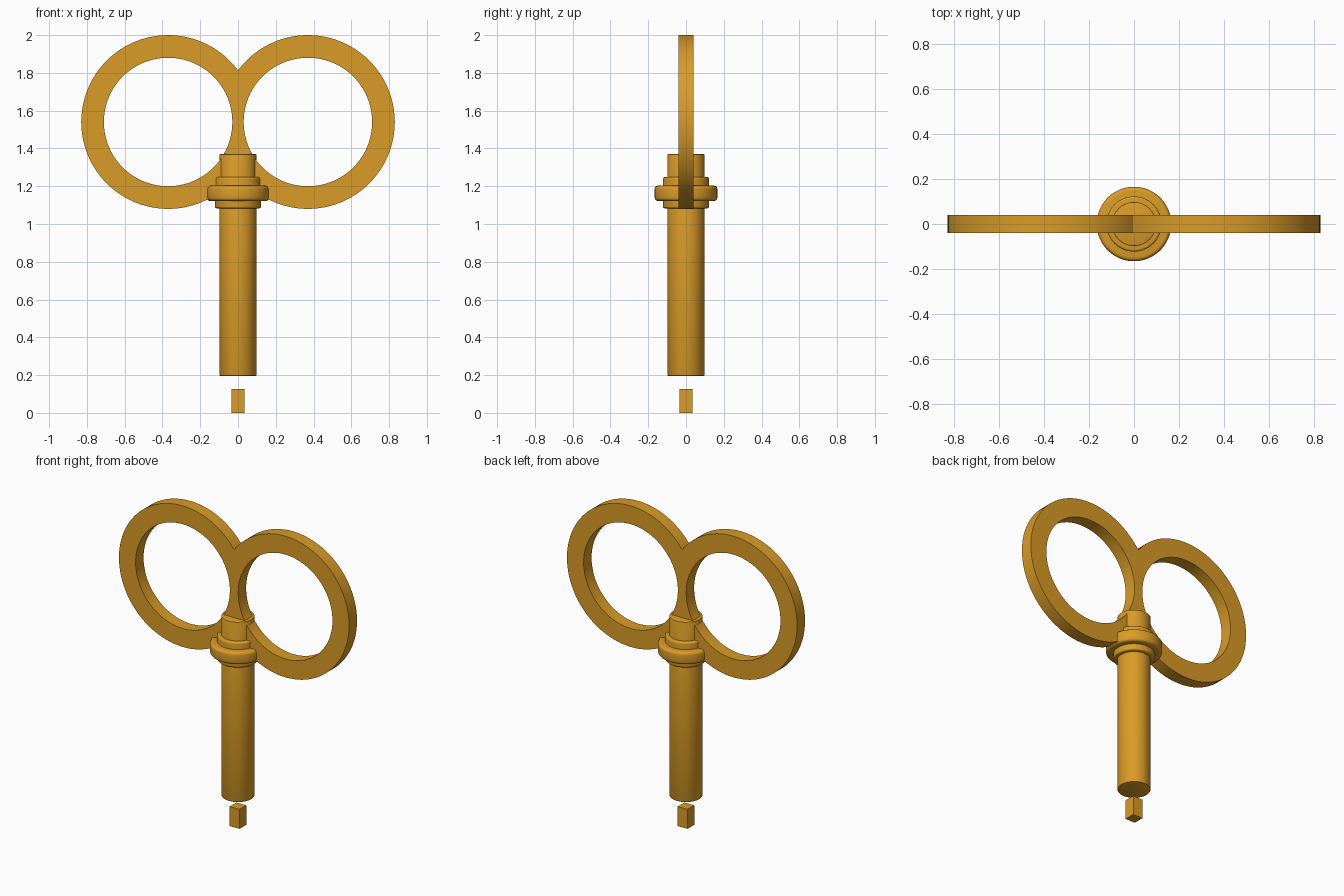
import bpy, bmesh, math

if "Cube" in bpy.data.objects:
    bpy.data.objects.remove(bpy.data.objects["Cube"])

gold = bpy.data.materials.new("gold")
gold.diffuse_color = (0.70, 0.33, 0.02, 1)
gold.use_nodes = True
gold.node_tree.nodes["Principled BSDF"].inputs["Base Color"].default_value = gold.diffuse_color


def finish(name, bm):
    bmesh.ops.recalc_face_normals(bm, faces=bm.faces[:])
    me = bpy.data.meshes.new(name)
    bm.to_mesh(me)
    bm.free()
    me.materials.append(gold)
    ob = bpy.data.objects.new(name, me)
    bpy.context.collection.objects.link(ob)
    bpy.ops.object.select_all(action='DESELECT')
    ob.select_set(True)
    bpy.context.view_layer.objects.active = ob
    bpy.ops.object.shade_smooth_by_angle(angle=math.radians(35))
    return ob


def lathe(name, profile, n=64):
    """Closed solid of revolution from (radius, z) points."""
    bm = bmesh.new()
    rings = [[bm.verts.new((r * math.cos(2 * math.pi * i / n),
                            r * math.sin(2 * math.pi * i / n), z))
              for i in range(n)] for r, z in profile]
    for a, b in zip(rings, rings[1:]):
        for i in range(n):
            j = (i + 1) % n
            bm.faces.new((a[i], a[j], b[j], b[i]))
    bm.faces.new(rings[0])
    bm.faces.new(rings[-1])
    return finish(name, bm)


def rounded(r, z0, z1, b, steps=4):
    """Cylinder profile with rounded rims."""
    arc = [math.pi / 2 * k / steps for k in range(steps + 1)]
    low = [(r - b + b * math.sin(a), z0 + b - b * math.cos(a)) for a in arc]
    high = [(r - b + b * math.cos(a), z1 - b + b * math.sin(a)) for a in arc]
    return low + high


# Shaft and stepped collar
lathe("shaft", rounded(0.098, 0.196, 1.37, 0.004, 2))
lathe("collar_step", rounded(0.123, 1.083, 1.248, 0.01))
lathe("collar_flange", rounded(0.166, 1.122, 1.203, 0.018))

# Handle: two finger rings, clipped at the centre plane and mirrored
CX, CZ, R_OUT, R_IN, T = 0.37, 1.54, 0.46, 0.34, 0.041
cusp = math.acos(-CX / R_OUT)
angles = sorted([2 * math.pi * i / 96 for i in range(96)] + [cusp, 2 * math.pi - cusp])
bm = bmesh.new()
loops = []
for a in angles:
    c, s = math.cos(a), math.sin(a)
    ro = min(R_OUT, CX / -c) if c < 0 else R_OUT
    loops.append([bm.verts.new((CX + r * c, y, CZ + r * s))
                  for r, y in ((R_IN, -T), (ro, -T), (ro, T), (R_IN, T))])
n = len(angles)
for i in range(n):
    p, q = loops[i], loops[(i + 1) % n]
    for k in range(4):
        m = (k + 1) % 4
        # leave the seam on the mirror plane open
        if k == 1 and max(v.co.x for v in (p[1], q[1])) < 1e-5:
            continue
        bm.faces.new((p[k], p[m], q[m], q[k]))
handle = finish("finger_ring_handle", bm)
mirror = handle.modifiers.new("mirror", 'MIRROR')
mirror.use_clip = True

# Separate square bit below the shaft
bm = bmesh.new()
bmesh.ops.create_cube(bm, size=1)
for v in bm.verts:
    v.co = (v.co.x * 0.07, v.co.y * 0.07, (v.co.z + 0.5) * 0.127)
finish("square_bit", bm)
